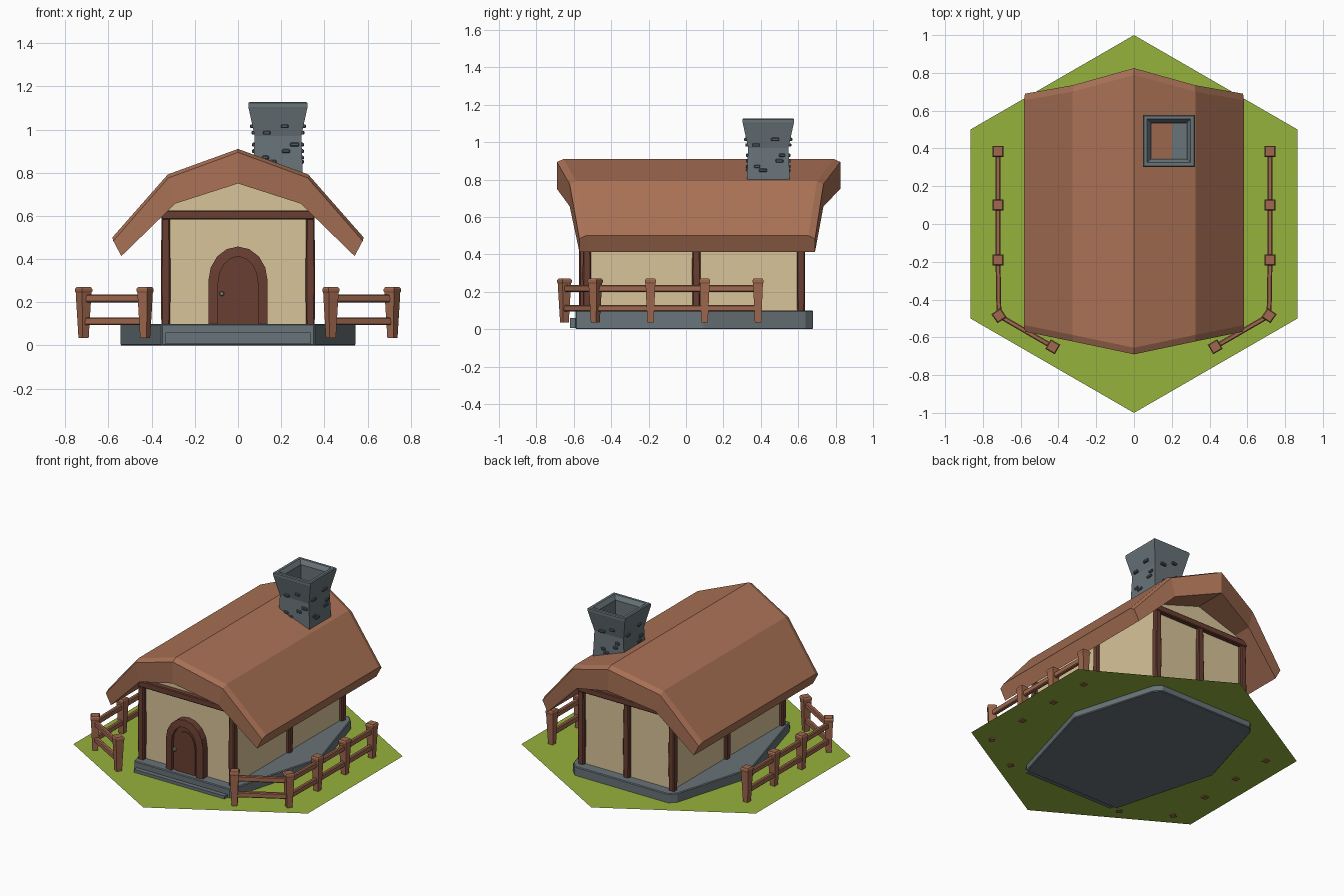
import bpy, bmesh, math, random
from mathutils import Matrix, Vector

if "Cube" in bpy.data.objects:
    bpy.data.objects.remove(bpy.data.objects["Cube"])

random.seed(4)


def material(name, r, g, b):
    m = bpy.data.materials.new(name)
    m.diffuse_color = [(c / 255 / 12.92 if c < 11 else ((c / 255 + 0.055) / 1.055) ** 2.4)
                       for c in (r, g, b)] + [1]
    m.use_nodes = True
    m.node_tree.nodes["Principled BSDF"].inputs["Base Color"].default_value = m.diffuse_color
    return m


GRASS = material("grass green", 150, 178, 60)
STONE = material("slate grey", 104, 115, 120)
ROOF = material("warm brown", 170, 114, 86)
FENCE = material("fence brown", 160, 104, 78)
TRIM = material("dark timber", 105, 62, 50)
WALL = material("cream plaster", 216, 196, 152)
DARKSTONE = material("dark stone", 82, 92, 98)
METAL = material("handle grey", 150, 150, 140)


def finish(name, bm, mat, bevel=0):
    bmesh.ops.recalc_face_normals(bm, faces=bm.faces[:])
    me = bpy.data.meshes.new(name)
    bm.to_mesh(me)
    bm.free()
    me.materials.append(mat)
    ob = bpy.data.objects.new(name, me)
    bpy.context.collection.objects.link(ob)
    if bevel:
        mod = ob.modifiers.new("bevel", 'BEVEL')
        mod.width = bevel
        mod.segments = 1
    return ob


def loft(name, rings, mat, strip_caps=False, bevel=0):
    """Join closed rings of points; cap with one face, or a strip of quads."""
    bm = bmesh.new()
    vs = [[bm.verts.new(p) for p in r] for r in rings]
    n = len(rings[0])
    for a, b in zip(vs, vs[1:]):
        for i in range(n):
            bm.faces.new((a[i], a[(i + 1) % n], b[(i + 1) % n], b[i]))
    for r in (vs[0], vs[-1]):
        if strip_caps:
            for i in range(n // 2 - 1):
                bm.faces.new((r[i], r[i + 1], r[n - 2 - i], r[n - 1 - i]))
        else:
            bm.faces.new(r)
    return finish(name, bm, mat, bevel)


def box(name, center, size, mat, angle=0, bevel=0):
    bm = bmesh.new()
    bmesh.ops.create_cube(bm, size=1, matrix=Matrix.Translation(center)
                          @ Matrix.Rotation(angle, 4, 'Z') @ Matrix.Diagonal((*size, 1)))
    return finish(name, bm, mat, bevel)


def square(cx, cy, h, z, angle=0):
    return [(cx + h * math.sqrt(2) * math.cos(angle + math.pi * (k / 2 + 0.25)),
             cy + h * math.sqrt(2) * math.sin(angle + math.pi * (k / 2 + 0.25)), z)
            for k in range(4)]


# grass tile: a flat hexagon
bm = bmesh.new()
bm.faces.new([bm.verts.new((math.sin(k * math.pi / 3), math.cos(k * math.pi / 3), 0.04))
              for k in range(6)][::-1])
finish("grass_tile", bm, GRASS)

# stone foundation with front step
half = [(0.355, -0.59), (0.545, 0.09), (0.385, 0.64), (0.345, 0.68)]
plan = half + [(-x, y) for x, y in reversed(half)]
loft("foundation", [[(x, y, z) for x, y in plan] for z in (0, 0.10)], STONE, bevel=0.005)
box("front_step", (0, -0.58, 0.033), (0.67, 0.08, 0.054), STONE)

# plaster walls with gables
gable = [(-0.335, 0.09), (0.335, 0.09), (0.335, 0.635), (0.29, 0.68), (0, 0.77),
         (-0.29, 0.68), (-0.335, 0.635)]
loft("walls", [[(x, y, z) for x, z in gable] for y in (-0.52, 0.61)], WALL)

# timber posts and beams
posts = [(s * 0.335, y) for s in (-1, 1) for y in (-0.53, 0.055, 0.615)] + [(0, 0.615)]
for x, y in posts:
    loft("wall_post", [square(x, y, h, z) for h, z in
                       ((0.020, 0.09), (0.0225, 0.3), (0.019, 0.61))], TRIM, bevel=0.006)
for y in (-0.533, 0.618):
    box("gable_beam", (0, y, 0.605), (0.71, 0.045, 0.042), TRIM, bevel=0.005)

# arched door
def arch(hw, spring, top, y, n=8):
    pts = [(hw, y, 0.10)]
    pts += [(hw * math.cos(math.pi * k / n), y, spring + (top - spring) * math.sin(math.pi * k / n))
            for k in range(n + 1)]
    return pts + [(-hw, y, 0.10)]


outer, inner = (0.137, 0.30, 0.458), (0.092, 0.29, 0.412)
loft("door_frame", list(zip(arch(*outer, -0.50), arch(*outer, -0.565),
                            arch(*inner, -0.572), arch(*inner, -0.50))), TRIM)
loft("door_panel", [arch(*inner, -0.51), arch(*inner, -0.55)], TRIM)
loft("door_arch_panel", [arch(0.07, 0.28, 0.375, -0.548), arch(0.07, 0.28, 0.375, -0.556)], TRIM)
box("door_handle", (-0.075, -0.56, 0.24), (0.02, 0.025, 0.022), METAL, bevel=0.005)

# gambrel-like roof; the ends jut out toward the ridge
top = [(-0.582, 0.50), (-0.325, 0.792), (0, 0.91), (0.325, 0.792), (0.582, 0.50)]
under = [(-0.54, 0.414), (-0.29, 0.657), (0, 0.75), (0.29, 0.657), (0.54, 0.414)]
front = [-0.57, -0.622, -0.69, -0.622, -0.57]
back = [0.69, 0.735, 0.825, 0.735, 0.69]


def roof_ring(ends, inset, drop):
    upper = [(x * (1 - drop * 0.5), y + inset, z - drop) for (x, z), y in zip(top, ends)]
    lower = [(x, y + inset, z) for (x, z), y in zip(under, ends)]
    return upper + lower[::-1]


loft("roof", [roof_ring(front, 0, 0.016), roof_ring(front, 0.035, 0),
              roof_ring(back, -0.035, 0), roof_ring(back, 0, 0.016)], ROOF, strip_caps=True)

# chimney: one profile up the outside, over the rim and down the flue
CX, CY = 0.185, 0.44
flue = [(0.115, 0.75), (0.114, 0.82), (0.108, 0.97), (0.135, 1.095), (0.1375, 1.105),
        (0.1375, 1.122), (0.132, 1.127), (0.115, 1.127), (0.095, 1.10), (0.092, 0.837)]
loft("chimney", [square(CX, CY, h, z) for h, z in flue], STONE)

# raised stones on the four chimney sides
for side in range(4):
    for x0, z in ((-0.05, 0.87), (-0.02, 0.85), (0.05, 0.90), (0.065, 0.93),
                  (-0.06, 0.985), (0.03, 1.015)):
        a = side * math.pi / 2
        h = 0.109 + max(0, z - 0.97) * 0.2
        p = Matrix.Rotation(a, 3, 'Z') @ Vector((x0 + random.uniform(-0.015, 0.015), -h, z))
        box("chimney_stone", (CX + p.x, CY + p.y, z),
            (random.uniform(0.03, 0.045), 0.022, 0.018), DARKSTONE, a, 0.004)

# fences on both sides: tapered posts and two rails
line = [(0.72, 0.385), (0.72, 0.10), (0.72, -0.19), (0.715, -0.485), (0.43, -0.65)]
turn = [0, 0, 0, -0.6, -1.05]
for s in (-1, 1):
    for (x, y), a in zip(line, turn):
        loft("fence_post", [square(s * x, y, h, z, s * a) for h, z in
                            ((0.017, 0.035), (0.025, 0.215), (0.026, 0.245), (0.029, 0.25),
                             (0.029, 0.262), (0.024, 0.27))], FENCE)
    for (x1, y1), (x2, y2) in zip(line, line[1:]):
        for z in (0.112, 0.218):
            box("fence_rail", (s * (x1 + x2) / 2, (y1 + y2) / 2, z),
                (math.hypot(x2 - x1, y2 - y1), 0.026, 0.036), FENCE,
                math.atan2(y2 - y1, s * (x2 - x1)), 0.005)
